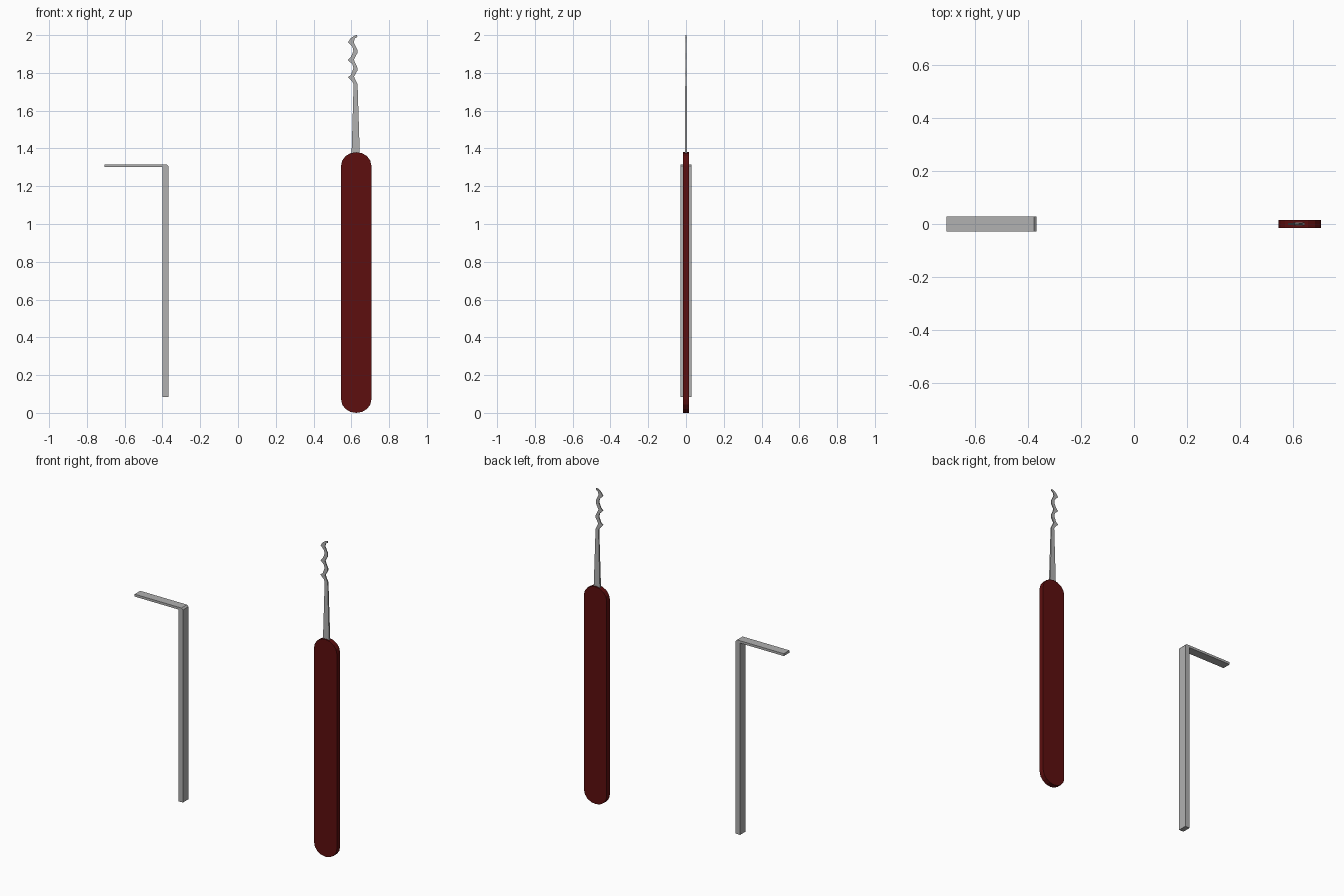
import bpy, bmesh, math

if "Cube" in bpy.data.objects:
    bpy.data.objects.remove(bpy.data.objects["Cube"])


def material(name, rgb):
    m = bpy.data.materials.new(name)
    m.diffuse_color = (*rgb, 1)
    m.use_nodes = True
    m.node_tree.nodes["Principled BSDF"].inputs["Base Color"].default_value = m.diffuse_color
    return m


steel = material("steel grey", (0.44, 0.44, 0.44))
red = material("dark red", (0.11, 0.0045, 0.0045))


def plate(name, outline, depth, mat):
    """Extrude an x-z outline along y; depth(z) gives the half thickness."""
    bm = bmesh.new()
    front = [bm.verts.new((x, -depth(z), z)) for x, z in outline]
    back = [bm.verts.new((x, depth(z), z)) for x, z in outline]
    n = len(outline)
    bm.faces.new(front)
    bm.faces.new(back[::-1])
    for i in range(n):
        j = (i + 1) % n
        bm.faces.new((front[i], back[i], back[j], front[j]))
    bmesh.ops.recalc_face_normals(bm, faces=bm.faces)
    bmesh.ops.triangulate(bm, faces=[f for f in bm.faces if len(f.verts) > 4])
    me = bpy.data.meshes.new(name)
    bm.to_mesh(me)
    bm.free()
    me.materials.append(mat)
    ob = bpy.data.objects.new(name, me)
    bpy.context.collection.objects.link(ob)
    return ob


# Bent tension bar with a chamfered outer corner
plate("tension_bar", [(-0.40, 0.083), (-0.368, 0.083), (-0.368, 1.306), (-0.378, 1.316),
                      (-0.707, 1.316), (-0.707, 1.301), (-0.40, 1.301)],
      lambda z: 0.028, steel)

# Flat handle with rounded ends
cx, rx, rz, low, high = 0.626, 0.08, 0.07, 0.07, 1.31
outline = []
for base, start in ((high, 0), (low, math.pi)):
    for i in range(9):
        a = start + math.pi * i / 8
        outline.append((cx + rx * math.cos(a), base + rz * math.sin(a)))
plate("handle", outline, lambda z: 0.016, red)

# Tapered shank with a wavy tip, left edge upwards then right edge downwards
left = [(0.601, 1.36), (0.612, 1.74), (0.606, 1.752), (0.582, 1.777), (0.598, 1.790),
        (0.611, 1.825), (0.606, 1.845), (0.582, 1.868), (0.598, 1.885),
        (0.611, 1.915), (0.606, 1.938), (0.582, 1.962), (0.598, 1.985), (0.618, 1.998)]
right = [(0.630, 2.0), (0.632, 1.990), (0.618, 1.982), (0.613, 1.962), (0.632, 1.922),
         (0.632, 1.905), (0.613, 1.870), (0.632, 1.828), (0.632, 1.812),
         (0.614, 1.780), (0.633, 1.74), (0.645, 1.36)]
plate("pick_blade", left + right, lambda z: 0.006 - 0.0035 * (z - 1.36) / 0.64, steel)
